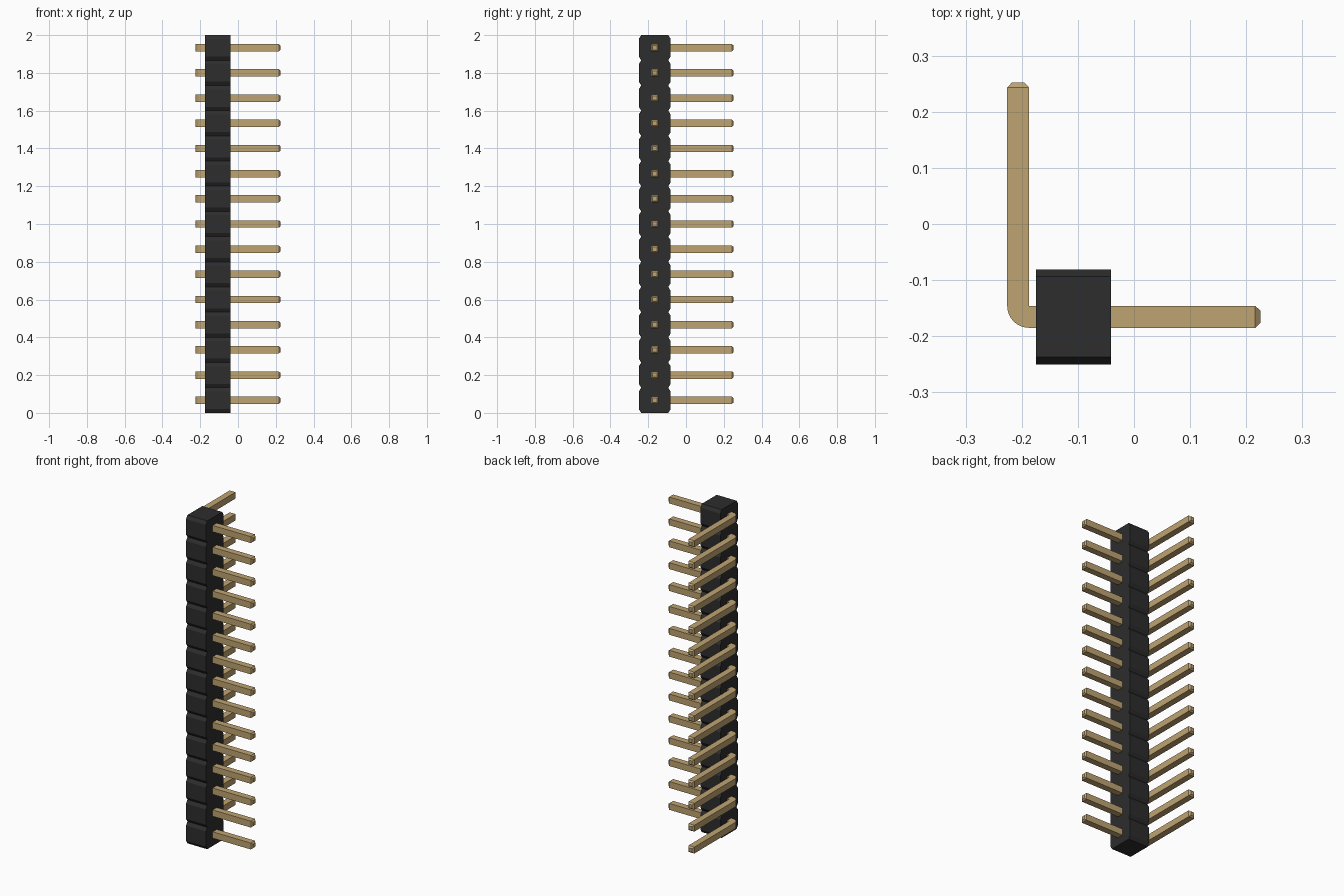
import bpy, bmesh, math
from mathutils import Vector

cube = bpy.data.objects.get("Cube")
if cube:
    bpy.data.objects.remove(cube)

COUNT = 15
PITCH = 2.0 / COUNT


def material(name, rgb):
    m = bpy.data.materials.new(name)
    m.use_nodes = True
    m.diffuse_color = (*rgb, 1)
    m.node_tree.nodes["Principled BSDF"].inputs["Base Color"].default_value = (*rgb, 1)
    return m


def prism(points, offset):
    """Extrude a closed outline along an offset vector."""
    bm = bmesh.new()
    face = bm.faces.new([bm.verts.new(p) for p in points])
    moved = bmesh.ops.extrude_face_region(bm, geom=[face])["geom"]
    bmesh.ops.translate(bm, vec=offset,
                        verts=[v for v in moved if isinstance(v, bmesh.types.BMVert)])
    bmesh.ops.recalc_face_normals(bm, faces=bm.faces)
    return bm


def finish(bm, name, mat):
    mesh = bpy.data.meshes.new(name)
    bm.to_mesh(mesh)
    bm.free()
    mesh.materials.append(mat)
    return mesh


def place(mesh, name, z=0.0):
    ob = bpy.data.objects.new(name, mesh)
    ob.location.z = z
    bpy.context.collection.objects.link(ob)


black = material("black plastic", (0.026, 0.026, 0.026))
gold = material("gold metal", (0.52, 0.37, 0.165))

# Housing: side outline with a chamfered notch between neighbouring blocks
X0, X1, Y0, Y1 = -0.175, -0.041, -0.25, -0.081
CY, CZ = 0.013, 0.02
front, back = [], []
for i in range(COUNT):
    lo, hi = i * PITCH, (i + 1) * PITCH
    for side, y, inner in ((front, Y0, Y0 + CY), (back, Y1, Y1 - CY)):
        side += [(X0, inner, lo), (X0, y, lo + CZ), (X0, y, hi - CZ)]
front.append((X0, Y0 + CY, 2.0))
back.append((X0, Y1 - CY, 2.0))
bm = prism(front + back[::-1], Vector((X1 - X0, 0, 0)))
place(finish(bm, "housing", black), "housing")

# Pin: square wire bent at a right angle, rounded on the outside of the bend
W, TIP, INSET = 0.039, 0.009, 0.42
PX, PY = -0.226, -0.185
END_X, END_Y = 0.225 - TIP, 0.252 - TIP
bend = [(PX + W - W * math.cos(a), PY + W - W * math.sin(a), -W / 2)
        for a in (math.radians(90 * k / 8) for k in range(9))]
outline = bend + [(END_X, PY, -W / 2), (END_X, PY + W, -W / 2),
                  (PX + W, PY + W, -W / 2), (PX + W, END_Y, -W / 2), (PX, END_Y, -W / 2)]
bm = prism(outline, Vector((0, 0, W)))

# Tapered tips on both ends
for axis in (Vector((1, 0, 0)), Vector((0, 1, 0))):
    end = max(bm.faces, key=lambda f: f.calc_center_median().dot(axis))
    centre = end.calc_center_median()
    tip = bmesh.ops.extrude_discrete_faces(bm, faces=[end])["faces"][0]
    for v in tip.verts:
        v.co = centre + (v.co - centre) * (1 - INSET) + axis * TIP
bmesh.ops.recalc_face_normals(bm, faces=bm.faces)
pin = finish(bm, "pin", gold)
for i in range(COUNT):
    place(pin, f"pin_{i + 1}", (i + 0.5) * PITCH)
